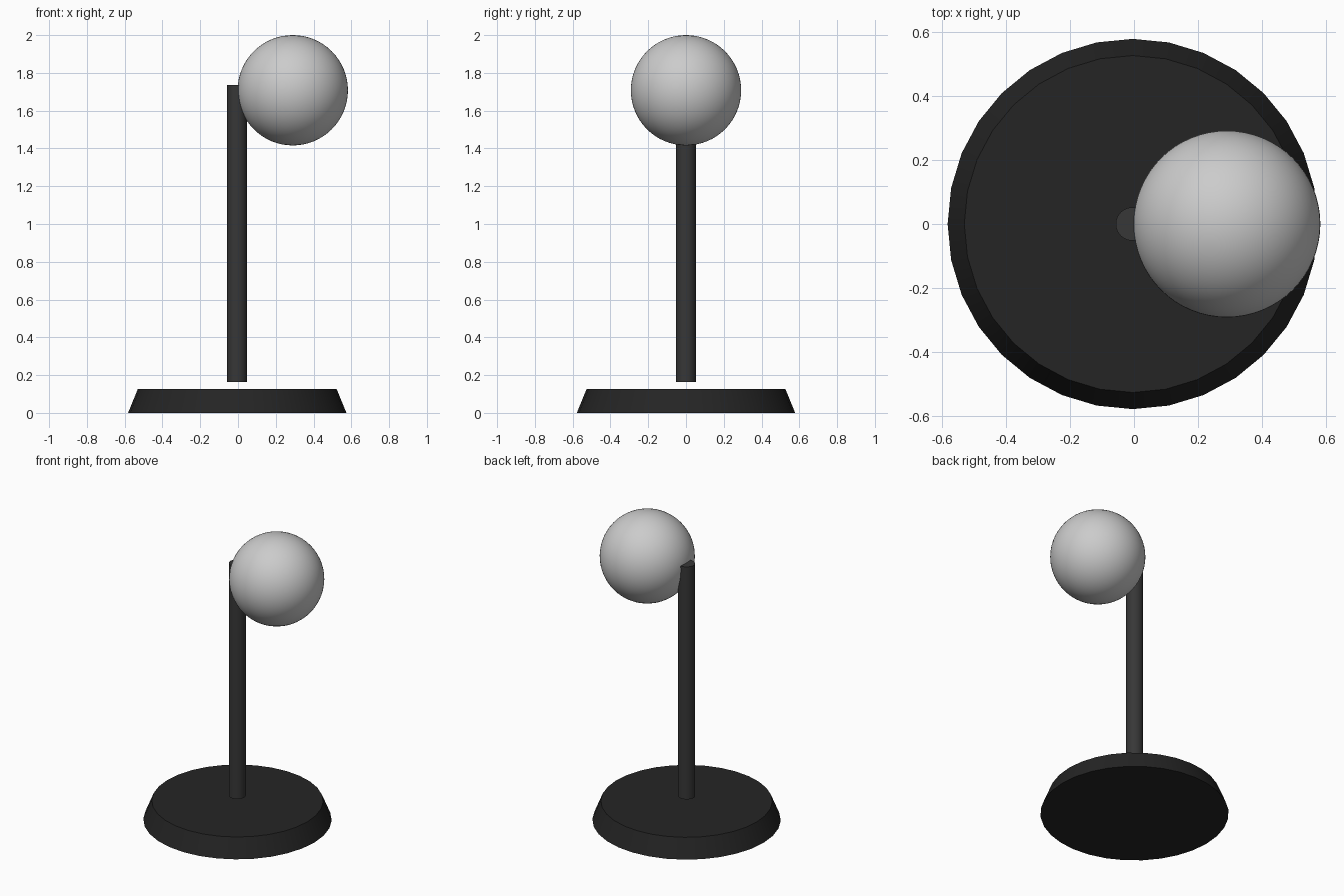
import bpy
import math

if "Cube" in bpy.data.objects:
    bpy.data.objects.remove(bpy.data.objects["Cube"])


def paint(obj, name, value):
    mat = bpy.data.materials.new(name)
    mat.diffuse_color = (value, value, value, 1)
    mat.use_nodes = True
    mat.node_tree.nodes["Principled BSDF"].inputs["Base Color"].default_value = mat.diffuse_color
    obj.data.materials.append(mat)


def round_part(name, r_bottom, r_top, z0, z1, x=0.0):
    bpy.ops.mesh.primitive_cone_add(vertices=32, radius1=r_bottom, radius2=r_top,
                                    depth=z1 - z0, location=(x, 0, (z0 + z1) / 2))
    obj = bpy.context.object
    obj.name = name
    bpy.ops.object.shade_smooth_by_angle(angle=math.radians(30))
    return obj


# tapered weighted base
base = round_part("base", 0.578, 0.526, 0.0, 0.127, -0.004)
paint(base, "base_black", 0.018)

# upright pole, floating just above the base
pole = round_part("pole", 0.052, 0.052, 0.163, 1.737, -0.005)
paint(pole, "pole_dark_grey", 0.038)

# globe attached to the side of the pole top
bpy.ops.mesh.primitive_uv_sphere_add(segments=64, ring_count=32, radius=0.292,
                                     location=(0.29, 0, 1.708))
globe = bpy.context.object
globe.name = "globe"
bpy.ops.object.shade_smooth()
